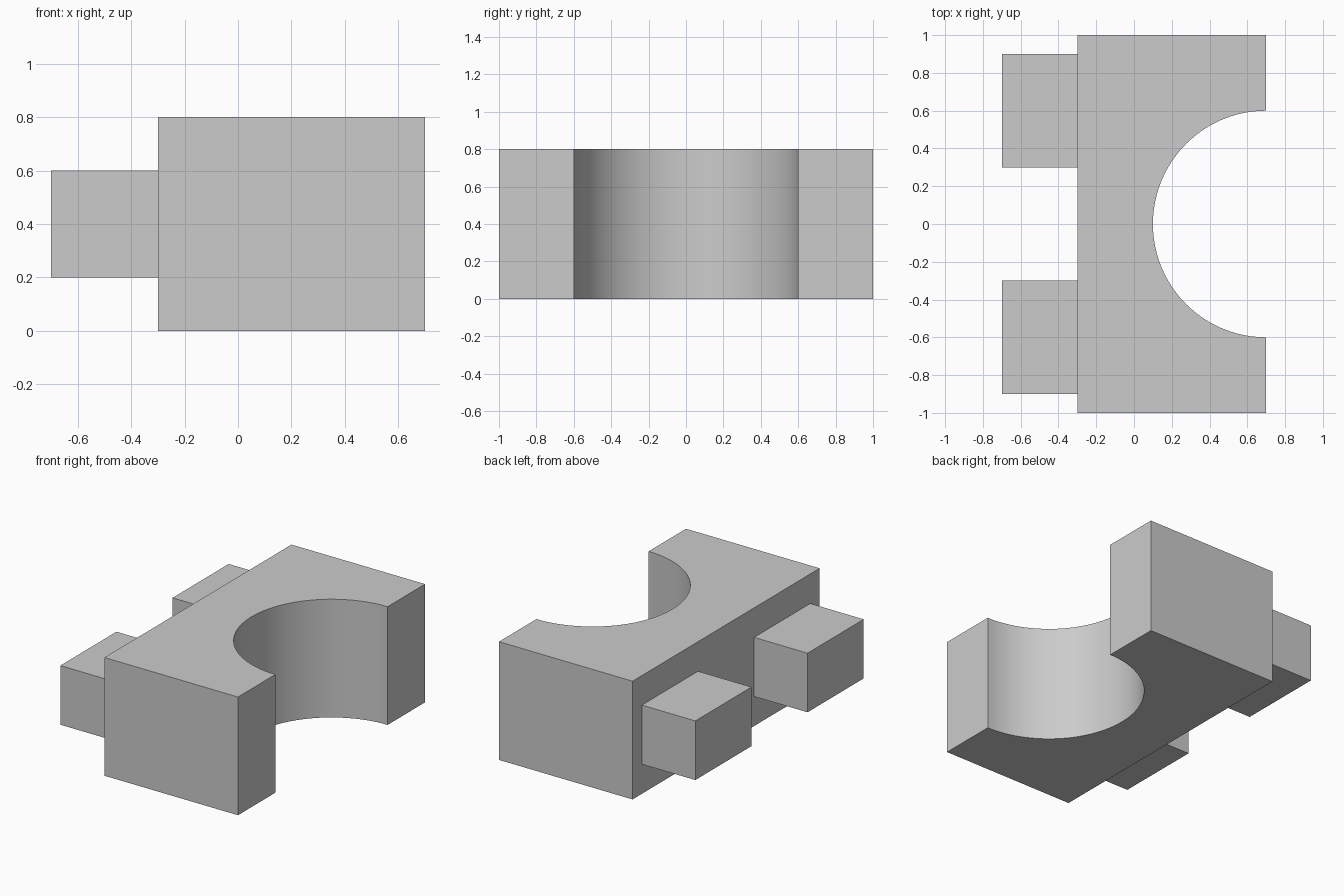
import bpy
import bmesh
from math import sin, cos, pi, radians

default_cube = bpy.data.objects.get("Cube")
if default_cube:
    bpy.data.objects.remove(default_cube, do_unlink=True)

GREY = (0.6, 0.6, 0.6, 1.0)
grey = bpy.data.materials.new("plain grey")
grey.use_nodes = True
grey.diffuse_color = GREY
grey.node_tree.nodes["Principled BSDF"].inputs["Base Color"].default_value = GREY


def extruded(name, outline, bottom, top):
    """Solid made by raising a flat outline from bottom to top."""
    bm = bmesh.new()
    base = bm.faces.new([bm.verts.new((x, y, bottom)) for x, y in outline])
    raised = bmesh.ops.extrude_face_region(bm, geom=[base], use_keep_orig=True)
    verts = [v for v in raised["geom"] if isinstance(v, bmesh.types.BMVert)]
    bmesh.ops.translate(bm, verts=verts, vec=(0, 0, top - bottom))
    bmesh.ops.recalc_face_normals(bm, faces=bm.faces)
    mesh = bpy.data.meshes.new(name)
    bm.to_mesh(mesh)
    bm.free()
    mesh.materials.append(grey)
    obj = bpy.data.objects.new(name, mesh)
    bpy.context.collection.objects.link(obj)
    return obj


# Main block with a half-round notch in its +x side
BACK, FACE, HALF, RADIUS, STEPS = -0.3, 0.7, 1.0, 0.6, 48
notch = [(FACE - RADIUS * sin(pi * i / STEPS), RADIUS * cos(pi * i / STEPS))
         for i in range(STEPS + 1)]
outline = [(BACK, -HALF), (BACK, HALF), (FACE, HALF)] + notch + [(FACE, -HALF)]
block = extruded("notched_block", outline, 0.0, 0.8)

# Smooth the notch wall only, with crisp edges
bpy.ops.object.select_all(action='DESELECT')
block.select_set(True)
bpy.context.view_layer.objects.active = block
bpy.ops.object.shade_smooth_by_angle(angle=radians(30))

# Two pegs on the -x side
for name, side in (("front_peg", -1), ("rear_peg", 1)):
    near, far = 0.3 * side, 0.9 * side
    extruded(name, [(-0.7, near), (BACK, near), (BACK, far), (-0.7, far)], 0.2, 0.6)
